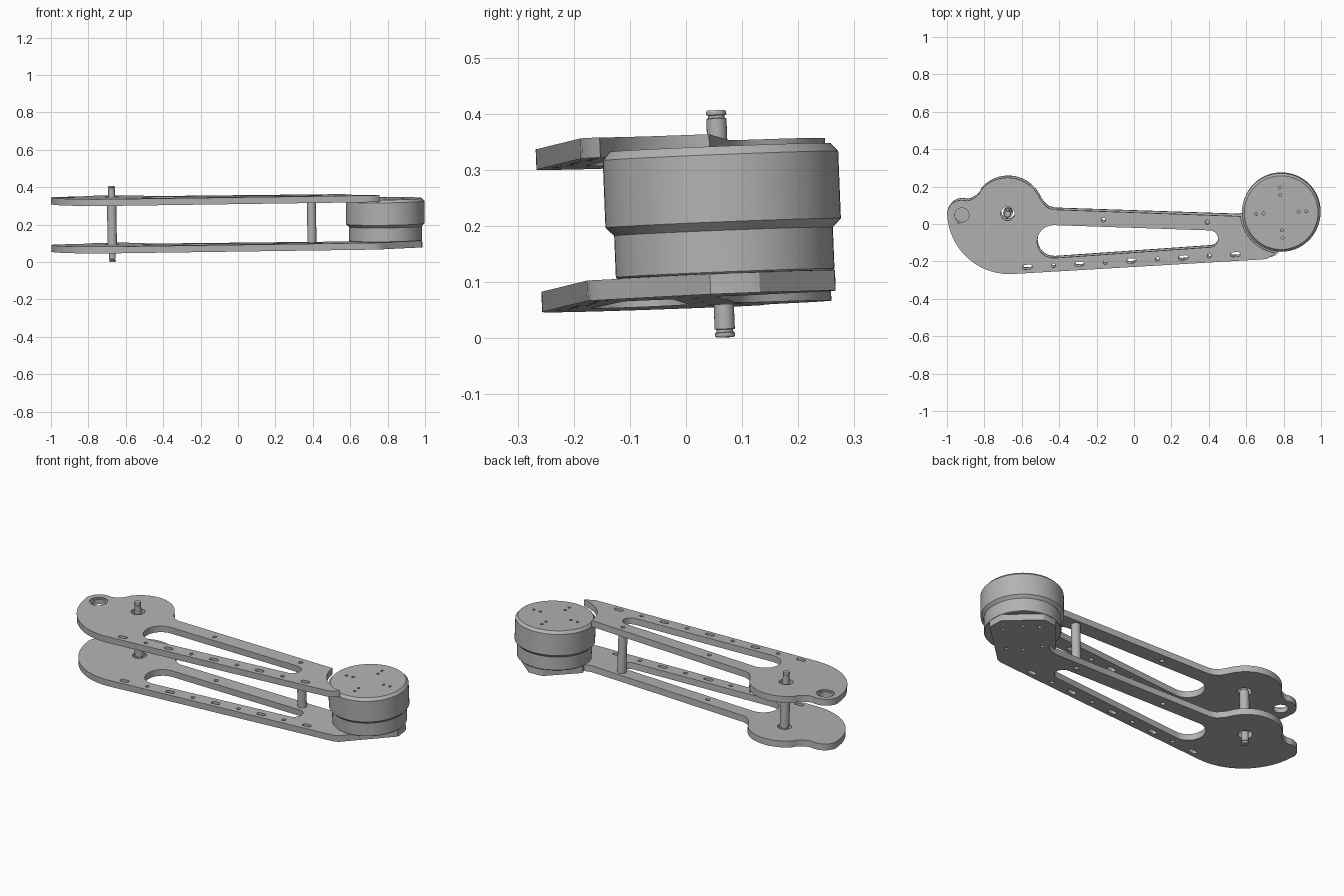
import bpy, bmesh, math
from mathutils import Matrix, Vector

cube = bpy.data.objects.get("Cube")
if cube:
    bpy.data.objects.remove(cube, do_unlink=True)

grey = bpy.data.materials.new("plain grey")
grey.use_nodes = True
GREY = (0.45, 0.45, 0.45, 1)
grey.diffuse_color = GREY
grey.node_tree.nodes["Principled BSDF"].inputs["Base Color"].default_value = GREY

# The whole assembly leans very slightly
PIVOT = Matrix.Translation((0, 0, 0.3))
TILT = PIVOT @ Matrix.Rotation(-0.012, 4, 'Y') @ Matrix.Rotation(0.04, 4, 'X') @ PIVOT.inverted()

LOW, HIGH, THICK = 0.065, 0.319, 0.036
SHAFT = (-0.675, 0.058)
MOTOR = (0.787, 0.062)
POST = (0.393, 0.012)


def arc(centre, r, a0, a1, n=16):
    angles = [math.radians(a0 + (a1 - a0) * i / n) for i in range(n + 1)]
    return [(centre[0] + r * math.cos(a), centre[1] + r * math.sin(a)) for a in angles]


def circle(centre, r, n=24):
    return arc(centre, r, 0, 360, n)[:-1]


def capsule(a, b, ra, rb, n=12):
    """Outline around two circles joined by straight tangents."""
    d = Vector(b) - Vector(a)
    heading = math.degrees(math.atan2(d.y, d.x))
    lean = math.degrees(math.acos((ra - rb) / d.length))
    return (arc(b, rb, heading - lean, heading + lean, n)
            + arc(a, ra, heading + lean, heading + 360 - lean, n))


def finish(name, mesh):
    mesh.transform(TILT)
    mesh.materials.clear()
    mesh.materials.append(grey)
    obj = bpy.data.objects.new(name, mesh)
    bpy.context.collection.objects.link(obj)
    bpy.ops.object.select_all(action='DESELECT')
    obj.select_set(True)
    bpy.context.view_layer.objects.active = obj
    bpy.ops.object.shade_smooth_by_angle(angle=math.radians(30))
    return obj


def sheet(name, outline, holes, z0, z1):
    """Flat part with through holes, filled from 2D outlines."""
    curve = bpy.data.curves.new(name + "_outline", 'CURVE')
    curve.dimensions = '2D'
    curve.fill_mode = 'BOTH'
    curve.extrude = (z1 - z0) / 2
    for loop in [outline] + holes:
        spline = curve.splines.new('POLY')
        spline.points.add(len(loop) - 1)
        for point, (x, y) in zip(spline.points, loop):
            point.co = (x, y, 0, 1)
        spline.use_cyclic_u = True
    temp = bpy.data.objects.new(name + "_temp", curve)
    bpy.context.collection.objects.link(temp)
    graph = bpy.context.evaluated_depsgraph_get()
    mesh = bpy.data.meshes.new_from_object(temp.evaluated_get(graph))
    bpy.data.objects.remove(temp, do_unlink=True)
    bm = bmesh.new()
    bm.from_mesh(mesh)
    bmesh.ops.remove_doubles(bm, verts=bm.verts, dist=1e-5)
    bmesh.ops.recalc_face_normals(bm, faces=bm.faces)
    bm.to_mesh(mesh)
    bm.free()
    mesh.transform(Matrix.Translation((0, 0, (z0 + z1) / 2)))
    return finish(name, mesh)


def lathe(name, profile, centre, steps=48):
    """Turned part from (radius, height) pairs."""
    bm = bmesh.new()
    verts = [bm.verts.new((r, 0, z)) for r, z in profile]
    edges = [bm.edges.new(pair) for pair in zip(verts, verts[1:])]
    bmesh.ops.spin(bm, geom=verts + edges, cent=(0, 0, 0), axis=(0, 0, 1),
                   angle=math.tau, steps=steps, use_duplicate=False)
    bmesh.ops.remove_doubles(bm, verts=bm.verts, dist=1e-5)
    bmesh.ops.recalc_face_normals(bm, faces=bm.faces)
    mesh = bpy.data.meshes.new(name)
    bm.to_mesh(mesh)
    bm.free()
    mesh.transform(Matrix.Translation((centre[0], centre[1], 0)))
    return finish(name, mesh)


# Shared left-hand outline of both arms, clockwise
body = (arc((-0.665, 0.067), 0.333, 274, 184, 24)
        + arc((-0.92, 0.05), 0.08, 180, 72)
        + [(-0.87, 0.132), (-0.845, 0.147), (-0.825, 0.168)]
        + arc((-0.675, 0.06), 0.19, 138, 24, 24)
        + [(-0.485, 0.113), (-0.462, 0.09), (-0.43, 0.079)])

# Shared openings: shaft hole, long window, alternating slots and round holes
holes = [circle(SHAFT, 0.037),
         capsule((-0.43, -0.092), (0.405, -0.077), 0.088, 0.045),
         circle((-0.163, 0.024), 0.012, 16), circle(POST, 0.012, 16)]
for i in range(9):
    x = -0.57 + 0.139 * i
    y = -0.1935 + 0.06 * x
    if i % 2:
        holes.append(circle((x, y), 0.011, 16))
    else:
        holes.append(capsule((x - 0.014, y - 0.001), (x + 0.014, y + 0.001), 0.012, 0.012, 8))

# Upper arm, cut away around the motor
upper = body + arc(MOTOR, 0.216, 185, 262) + [(0.745, -0.163), (0.715, -0.183), (0.69, -0.187)]
lobe = (-0.92, 0.05)
sheet("upper_arm", upper, holes + [circle(lobe, 0.048, 32)], HIGH, HIGH + THICK)
sheet("lobe_bushing", circle(lobe, 0.048, 32), [circle(lobe, 0.038, 32)], HIGH, HIGH + THICK - 0.008)

# Lower arm, ending in a rounded diamond pad beneath the motor
pad = [(0.56, 0.046), (0.61, 0.062), (0.64, 0.1)]
for facing in (140, 50, -40):
    pad += arc(MOTOR, 0.196, facing + 37, facing + 32, 2)
    pad += arc(MOTOR, 0.196, facing - 32, facing - 37, 2)
pad = pad[:-3] + [(0.775, -0.155), (0.755, -0.175), (0.73, -0.184), (0.69, -0.187)]
bolts = [circle(arc(MOTOR, r, a, a, 1)[0], 0.01, 12)
         for a, r in ((0, 0.13), (90, 0.13), (180, 0.13), (270, 0.13), (50, 0.11), (230, 0.11))]
sheet("lower_arm", body + pad, holes + bolts, LOW, LOW + THICK)

# Motor housing with a drilled cap
lathe("motor_housing", [(0, 0.101), (0.192, 0.101), (0.195, 0.104), (0.195, 0.178),
                        (0.21, 0.193), (0.21, 0.313), (0.197, 0.328), (0.193, 0.328),
                        (0.193, 0.318), (0, 0.318)], MOTOR, 64)
screws = [circle(arc(MOTOR, r, 90 * k + 3, 90 * k + 3, 1)[0], 0.008, 12)
          for k in range(4) for r in (0.094, 0.134)]
sheet("motor_cap", circle(MOTOR, 0.193, 64), screws, 0.318, 0.328)

# Pivot shaft with retaining grooves at both ends and a spacer sleeve
end = [(0, 0.412), (0.016, 0.412), (0.018, 0.409), (0.018, 0.404), (0.015, 0.403),
       (0.015, 0.398), (0.018, 0.397)]
middle = 0.2095
lathe("pivot_shaft", end + [(r, 2 * middle - z) for r, z in reversed(end)], SHAFT, 24)
lathe("shaft_sleeve", [(0.018, LOW + THICK), (0.025, LOW + THICK),
                       (0.025, HIGH), (0.018, HIGH), (0.018, LOW + THICK)], SHAFT, 24)

# Support post between the arms
lathe("support_post", [(0, LOW + THICK), (0.024, LOW + THICK), (0.024, HIGH), (0, HIGH)], POST, 24)
